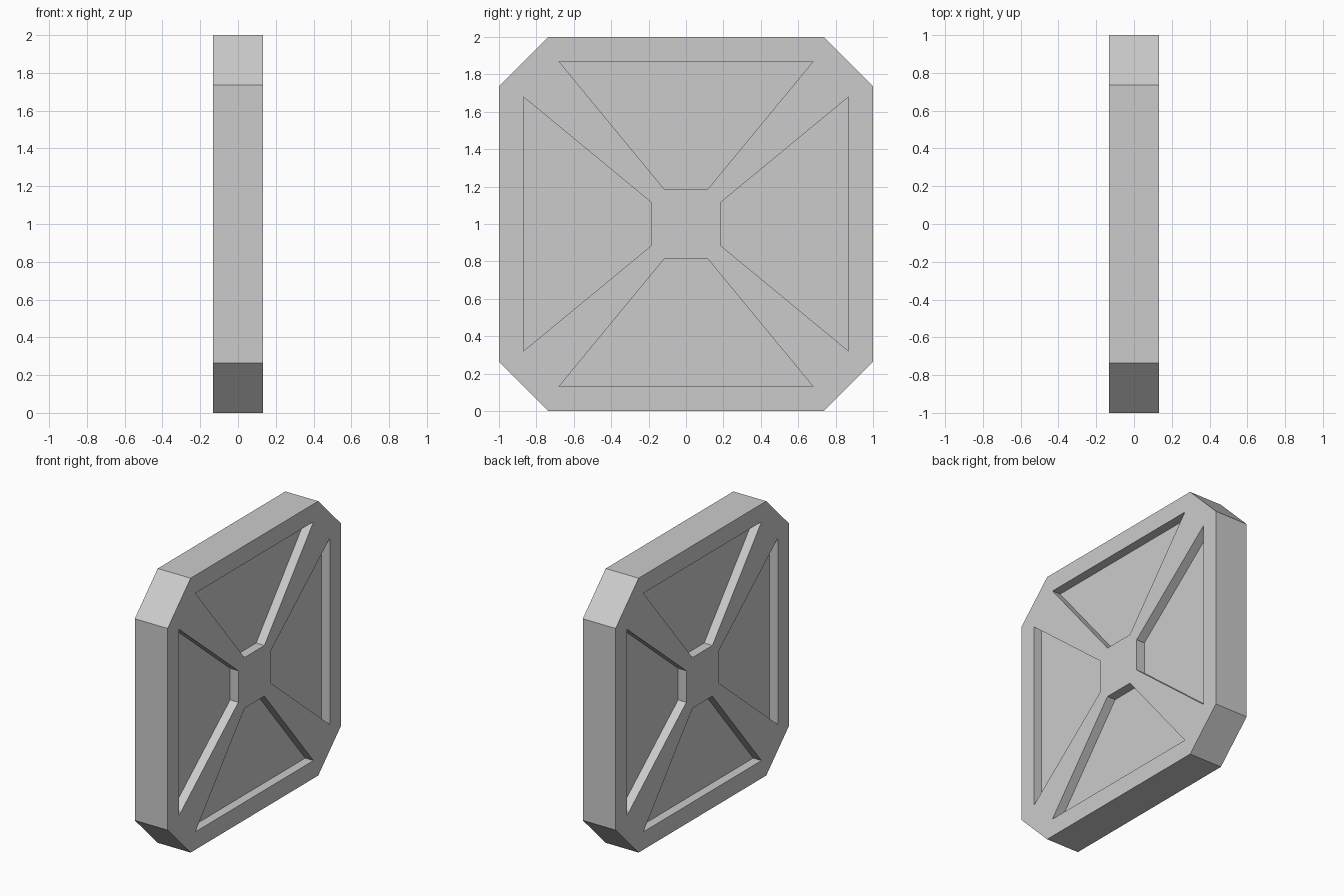
import bpy, bmesh
from math import pi
from mathutils import Matrix, Vector

if "Cube" in bpy.data.objects:
    bpy.data.objects.remove(bpy.data.objects["Cube"])

HALF, FLOOR = 0.1325, 0.066        # half thickness, pocket floor distance from mid-plane
RIM = (0.735, 1.0)                 # (half width, distance from centre)
POCKET_OUT = (0.68, 0.87)
POCKET_IN = (0.115, 0.185)

bm = bmesh.new()


def pt(quarter, side, profile, x):
    """Point of a quarter, turned about the panel centre."""
    w, d = profile
    v = Matrix.Rotation(quarter * pi / 2, 3, 'X') @ Vector((x, side * w, d))
    v.z += 1.0
    return v


def face(points):
    bm.faces.new([bm.verts.new(p) for p in points])


for s in (-1, 1):
    x, f = s * HALF, s * FLOOR
    for q in range(4):
        n = q + 1
        trap = [(-1, POCKET_OUT), (1, POCKET_OUT), (1, POCKET_IN), (-1, POCKET_IN)]
        # Outer rim strip
        face([pt(q, -1, RIM, x), pt(q, 1, RIM, x), pt(q, 1, POCKET_OUT, x), pt(q, -1, POCKET_OUT, x)])
        # Diagonal brace to the next quarter
        face([pt(q, -1, RIM, x), pt(q, -1, POCKET_OUT, x), pt(q, -1, POCKET_IN, x),
              pt(n, 1, POCKET_IN, x), pt(n, 1, POCKET_OUT, x), pt(n, 1, RIM, x)])
        # Pocket floor and walls
        face([pt(q, a, p, f) for a, p in trap])
        for (a, p), (b, r) in zip(trap, trap[1:] + trap[:1]):
            face([pt(q, a, p, x), pt(q, b, r, x), pt(q, b, r, f), pt(q, a, p, f)])
    # Central hub
    face([pt(q, a, POCKET_IN, x) for q in range(4) for a in (1, -1)])

# Outer edge band: straight sides and cut corners
for q in range(4):
    for a, b in (((q, 1), (q, -1)), ((q, -1), (q + 1, 1))):
        face([pt(*a, RIM, -HALF), pt(*b, RIM, -HALF), pt(*b, RIM, HALF), pt(*a, RIM, HALF)])

bmesh.ops.remove_doubles(bm, verts=bm.verts, dist=1e-4)
bmesh.ops.recalc_face_normals(bm, faces=bm.faces)
mesh = bpy.data.meshes.new("braced_panel")
bm.to_mesh(mesh)
bm.free()
bpy.context.collection.objects.link(bpy.data.objects.new("braced_panel", mesh))
